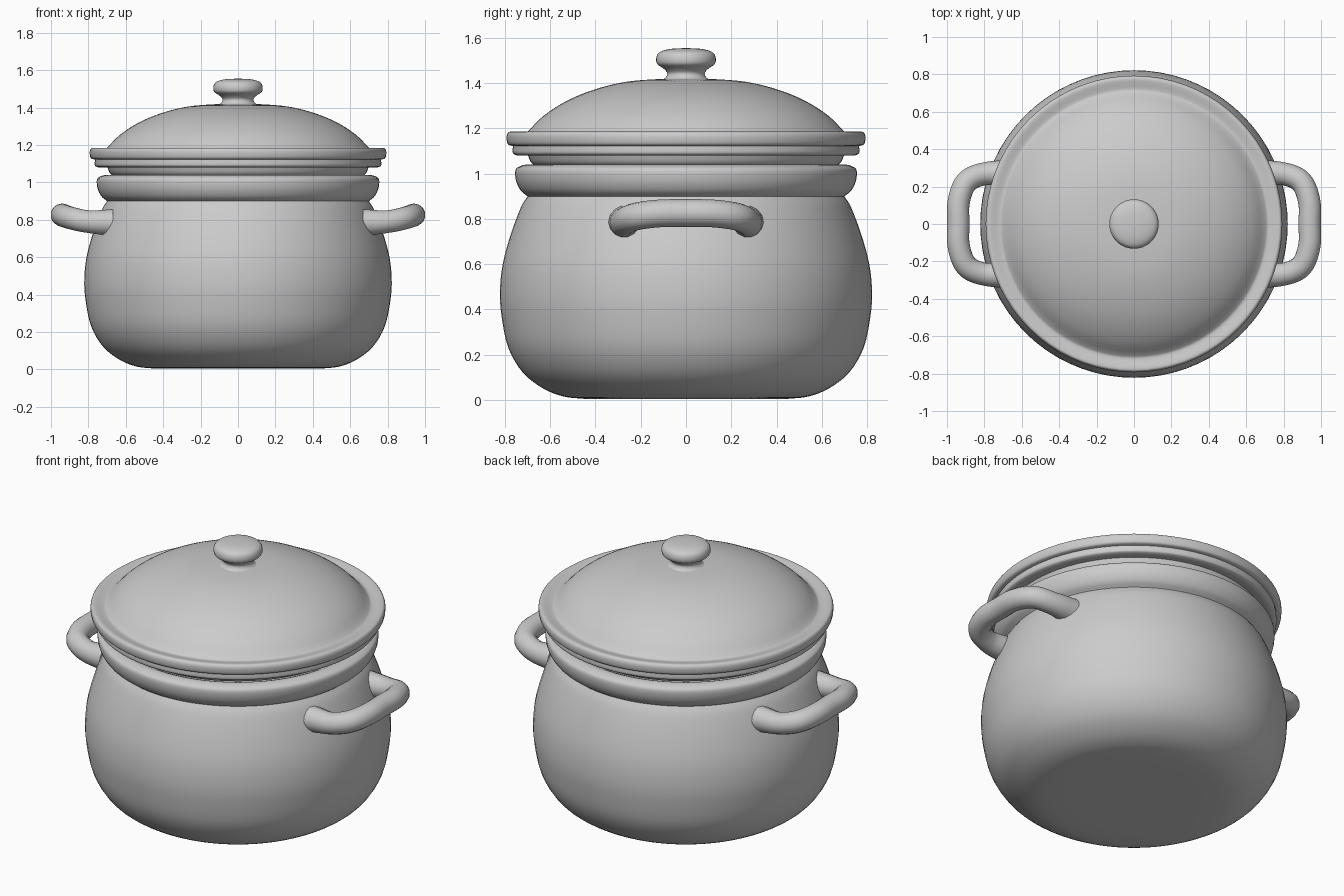
import bpy, bmesh, math
from mathutils import Vector

default = bpy.data.objects.get("Cube")
if default:
    bpy.data.objects.remove(default)

glaze = bpy.data.materials.new("grey_glaze")
glaze.use_nodes = True
GREY = (0.6, 0.6, 0.6, 1)
glaze.diffuse_color = GREY
glaze.node_tree.nodes["Principled BSDF"].inputs["Base Color"].default_value = GREY


def smooth_path(points, steps=4):
    """Catmull-Rom curve through the points."""
    pts = [Vector(p) for p in points]
    pts = [2 * pts[0] - pts[1]] + pts + [2 * pts[-1] - pts[-2]]
    out = []
    for a, b, c, d in zip(pts, pts[1:], pts[2:], pts[3:]):
        for i in range(steps):
            t = i / steps
            out.append(0.5 * (2 * b + (c - a) * t + (2 * a - 5 * b + 4 * c - d) * t ** 2
                              + (3 * b - a - 3 * c + d) * t ** 3))
    return out + [pts[-2]]


def finish(ob, angle=40):
    ob.data.materials.clear()
    ob.data.materials.append(glaze)
    bpy.ops.object.select_all(action='DESELECT')
    ob.select_set(True)
    bpy.context.view_layer.objects.active = ob
    bpy.ops.object.shade_smooth_by_angle(angle=math.radians(angle))


def lathe(name, sections, segments=72):
    """Turn profile sections (radius, height) around z; corners between sections stay sharp."""
    bm = bmesh.new()
    profile = [p for s in sections for p in smooth_path(s)]
    verts = [bm.verts.new((max(p.x, 0), 0, p.y)) for p in profile]
    edges = [bm.edges.new(pair) for pair in zip(verts, verts[1:])]
    bmesh.ops.spin(bm, geom=verts + edges, cent=(0, 0, 0), axis=(0, 0, 1),
                   angle=math.tau, steps=segments, use_merge=True)
    bmesh.ops.remove_doubles(bm, verts=bm.verts, dist=0.0005)
    bmesh.ops.recalc_face_normals(bm, faces=bm.faces)
    mesh = bpy.data.meshes.new(name)
    bm.to_mesh(mesh)
    bm.free()
    ob = bpy.data.objects.new(name, mesh)
    bpy.context.collection.objects.link(ob)
    finish(ob)


# Hollow pot: base, belly, neck, rolled rim, inner wall, inner floor
lathe("pot_body", [
    [(0, 0.005), (0.45, 0.005)],
    [(0.45, 0.005), (0.54, 0.015), (0.63, 0.05), (0.72, 0.12), (0.785, 0.23), (0.815, 0.37),
     (0.822, 0.48), (0.81, 0.6), (0.775, 0.73), (0.73, 0.85), (0.70, 0.9)],
    [(0.70, 0.9), (0.73, 0.925), (0.75, 0.965), (0.755, 1.01), (0.74, 1.03), (0.70, 1.04),
     (0.66, 1.025)],
    [(0.66, 1.025), (0.65, 0.9), (0.72, 0.73), (0.765, 0.5), (0.72, 0.22), (0.58, 0.09),
     (0.4, 0.06)],
    [(0.4, 0.06), (0, 0.06)],
])

# Domed lid: crown, ridge, stepped underside and inner flange
lathe("lid", [
    [(0, 1.42), (0.12, 1.418), (0.27, 1.405), (0.41, 1.37), (0.53, 1.32), (0.63, 1.255),
     (0.7, 1.185)],
    [(0.7, 1.185), (0.72, 1.175), (0.77, 1.185), (0.787, 1.18), (0.793, 1.16), (0.787, 1.13),
     (0.765, 1.122)],
    [(0.765, 1.122), (0.765, 1.09), (0.745, 1.08)],
    [(0.745, 1.08), (0.7, 1.085)],
    [(0.7, 1.085), (0.685, 1.05), (0.66, 1.03)],
    [(0.66, 1.03), (0.64, 1.04), (0.63, 1.13), (0.57, 1.22), (0.4, 1.31), (0.2, 1.36),
     (0, 1.37)],
])

# Knob with a flared foot
lathe("lid_knob", [
    [(0, 1.405), (0.115, 1.41)],
    [(0.115, 1.41), (0.09, 1.425), (0.083, 1.445), (0.1, 1.465), (0.128, 1.485), (0.131, 1.515),
     (0.115, 1.538), (0.07, 1.551), (0, 1.555)],
], 40)

# Side loop handles, rising slightly outward and thicker at the joints
HALF = [(0.67, 0.27, 0.785), (0.8, 0.268, 0.79), (0.895, 0.225, 0.81), (0.937, 0.12, 0.824)]
for side, label in ((1, "left"), (-1, "right")):
    loop = HALF + [(0.939, 0, 0.826)] + [(x, -y, z) for x, y, z in reversed(HALF)]
    curve = bpy.data.curves.new(label + "_handle", 'CURVE')
    curve.dimensions = '3D'
    curve.bevel_depth = 0.061
    curve.bevel_resolution = 5
    curve.use_fill_caps = True
    path = smooth_path(loop, 5)
    spline = curve.splines.new('POLY')
    spline.points.add(len(path) - 1)
    for point, co in zip(spline.points, path):
        point.co = (side * co.x, co.y, co.z, 1)
        point.radius = 1 + 1.5 * max(0, 0.8 - co.x)
    handle = bpy.data.objects.new(label + "_handle", curve)
    bpy.context.collection.objects.link(handle)
    bpy.ops.object.select_all(action='DESELECT')
    handle.select_set(True)
    bpy.context.view_layer.objects.active = handle
    bpy.ops.object.convert(target='MESH')
    finish(bpy.context.view_layer.objects.active, 60)
